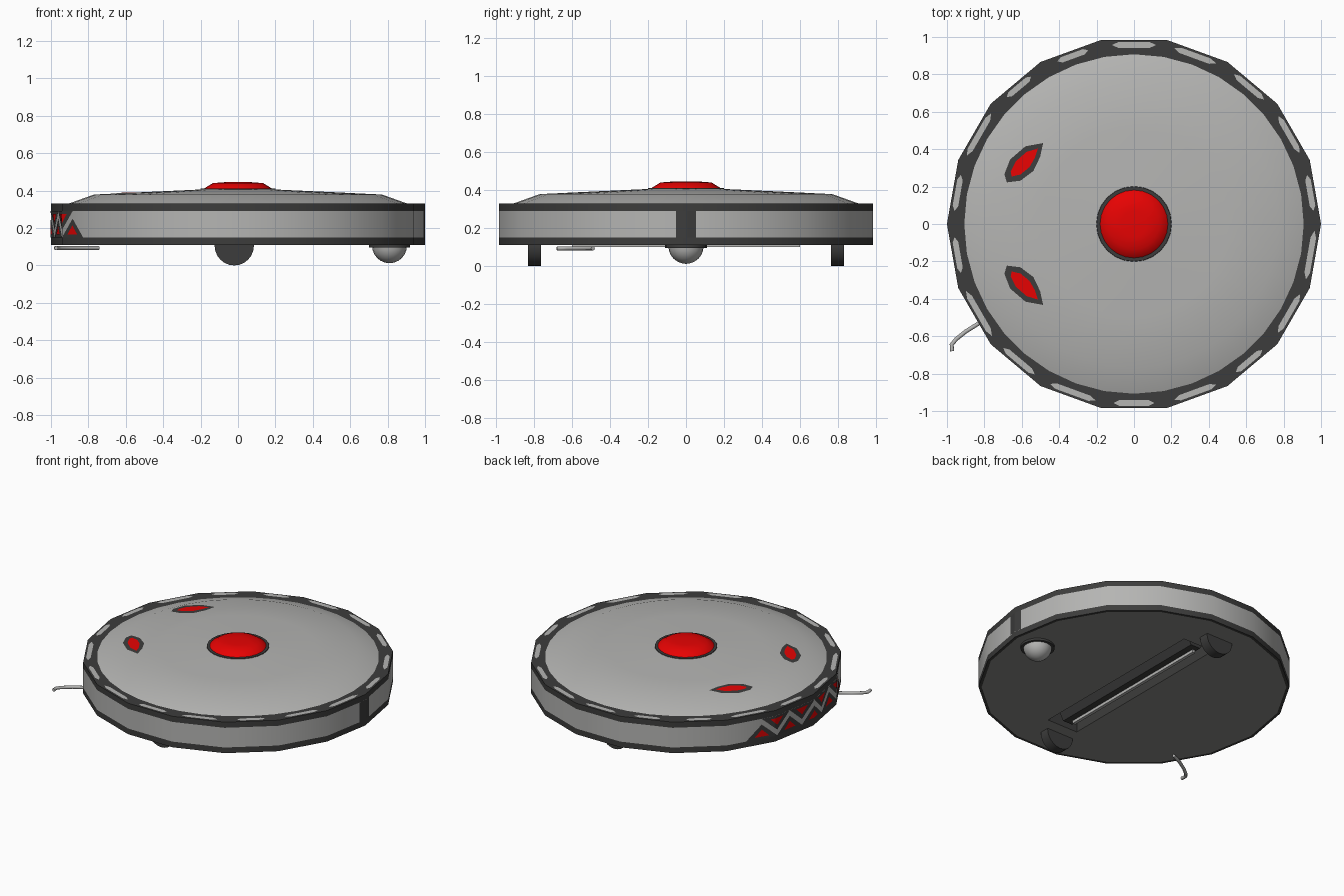
import bpy, bmesh, math, random
from math import sin, cos, radians

if "Cube" in bpy.data.objects:
    bpy.data.objects.remove(bpy.data.objects["Cube"])

random.seed(3)
SIDES = 18


def material(name, rgb):
    m = bpy.data.materials.new(name)
    m.diffuse_color = (*rgb, 1)
    m.use_nodes = True
    m.node_tree.nodes["Principled BSDF"].inputs["Base Color"].default_value = m.diffuse_color
    return m


GREY = material("light grey", (0.46, 0.46, 0.45))
DARK = material("dark grey", (0.046, 0.046, 0.045))
MID = material("underside grey", (0.25, 0.25, 0.24))
RED = material("red", (0.93, 0.001, 0.001))


def make(name, verts, faces, mats, idx=None, smooth=True, fix=False):
    me = bpy.data.meshes.new(name)
    me.from_pydata(verts, [], faces)
    for m in mats:
        me.materials.append(m)
    if idx:
        me.polygons.foreach_set("material_index", idx)
    if fix:
        bm = bmesh.new()
        bm.from_mesh(me)
        bmesh.ops.recalc_face_normals(bm, faces=bm.faces)
        bm.to_mesh(me)
        bm.free()
    ob = bpy.data.objects.new(name, me)
    bpy.context.collection.objects.link(ob)
    if smooth:
        bpy.context.view_layer.objects.active = ob
        ob.select_set(True)
        bpy.ops.object.shade_smooth_by_angle(angle=radians(28))
        ob.select_set(False)
    return ob


def lathe(name, profile, mats, idx=None, n=SIDES, centre=(0, 0), axis='z'):
    """Revolve (radius, height) points; both ends are closed by a cap."""
    verts, faces, mi = [], [], []
    for r, h in profile:
        for k in range(n):
            a = 2 * math.pi * k / n
            x, y = r * cos(a), r * sin(a)
            if axis == 'y':      # centre is then (x, z)
                verts.append((centre[0] + x, h, centre[1] + y))
            else:
                verts.append((centre[0] + x, centre[1] + y, h))
    for j in range(len(profile) - 1):
        for k in range(n):
            a, b = j * n + k, j * n + (k + 1) % n
            faces.append((a, b, b + n, a + n))
            mi.append(idx[j] if idx else 0)
    faces.append(tuple(reversed(range(n))))
    faces.append(tuple(range(len(verts) - n, len(verts))))
    mi += [mi[0], mi[-1]]
    return make(name, verts, faces, mats, mi, fix=True)


def box(name, lo, hi, mat):
    v = [(x, y, z) for x in (lo[0], hi[0]) for y in (lo[1], hi[1]) for z in (lo[2], hi[2])]
    f = [(0, 1, 3, 2), (4, 6, 7, 5), (0, 4, 5, 1), (2, 3, 7, 6), (0, 2, 6, 4), (1, 5, 7, 3)]
    return make(name, v, f, [mat], smooth=False, fix=True)


# Body: underside panel, dark lower band, grey wall, dark upper band and rim
body = lathe("body", [(.98, .11), (1, .11), (1, .15), (1, .29), (1, .33), (.89, .33)],
             [DARK, GREY, MID], [0, 0, 1, 0, 0])
for p in body.data.polygons:
    if p.normal.z < -.9 and len(p.vertices) > 4:
        p.material_index = 2

# Brush recess cut in the underside
cutter = box("recess_cutter", (-.09, -.68, 0), (.15, .68, .26), DARK)
cutter.hide_render = True
mod = body.modifiers.new("recess", 'BOOLEAN')
mod.object, mod.operation, mod.solver = cutter, 'DIFFERENCE', 'EXACT'
bpy.context.view_layer.objects.active = body
bpy.ops.object.modifier_apply(modifier=mod.name)
bpy.data.objects.remove(cutter)

# Lid and centre button
LID = [(.913, .328), (.77, .379), (.5, .392), (.2, .406), (.05, .41)]
lathe("lid", LID, [GREY], n=36)
lathe("button_ring", [(.205, .398), (.2, .41), (.18, .41)], [DARK], n=24)
lathe("button", [(.188, .402), (.18, .412), (.135, .44), (.07, .445), (.02, .446)], [RED], n=24)


def lid_z(x, y):
    r = math.hypot(x, y)
    for (r1, z1), (r0, z0) in zip(LID, LID[1:]):
        if r >= r0:
            return z0 + (z1 - z0) * (r - r0) / (r1 - r0)
    return LID[-1][1]


# Slanted eyes: dark outline plates with red plates on top
def eye(name, side, half_len, half_wid, lift, mat):
    shape = [(-1, -.1), (-.6, -.8), (0, -1), (.55, -.6), (1, 0), (.45, .85), (-.3, 1), (-.85, .5)]
    pts = []
    for u, v in shape:
        u, v = u * half_len, v * half_wid
        a = radians(46)
        x = -.585 + u * cos(a) - v * sin(a)
        y = side * (.33 + u * sin(a) + v * cos(a))
        pts.append((x, y, lid_z(x, y) + lift))
    cx, cy = -.585, .33 * side
    n = len(pts)
    pts.append((cx, cy, lid_z(cx, cy) + lift))
    faces = [(k, (k + 1) % n, n)[::side] for k in range(n)]
    make(name, pts, faces, [mat])


for side, label in ((1, "left"), (-1, "right")):
    eye(f"{label}_eye_outline", side, .143, .066, .003, DARK)
    eye(f"{label}_eye", side, .103, .037, .005, RED)


# Plates that hug the many-sided wall
def wall_plate(name, centre, half, low, high, mat, lift):
    n = max(2, round(half * 4))
    verts, faces = [], []
    for i in range(n + 1):
        t = -1 + 2 * i / n
        deg = centre + half * t
        r = cos(radians(10)) / cos(radians(deg % 20 - 10)) + lift
        for z in (low(t), high(t)):
            verts.append((r * cos(radians(deg)), r * sin(radians(deg)), z))
    for i in range(n):
        a = 2 * i
        faces.append((a, a + 2, a + 3, a + 1))
    make(name, verts, faces, [mat])


# Zigzag mouth: teeth up from below and down from above, grey zigzag between
def tooth(name, deg, base, tip, half, mat, lift):
    slope = lambda t: base + (tip - base) * (1 - abs(t))
    flat = lambda t: base
    low, high = (flat, slope) if tip > base else (slope, flat)
    wall_plate(name, deg, half, low, high, mat, lift)


for k in range(-2, 3):
    tooth("lower_tooth_outline", 180.5 + 13 * k, .15, .25, 6.5, DARK, .0015)
    tooth("lower_tooth", 180.5 + 13 * k, .165, .215, 3, RED, .003)
for k in range(-2, 2):
    tooth("upper_tooth_outline", 187 + 13 * k, .29, .19, 6.5, DARK, .0015)
    tooth("upper_tooth", 187 + 13 * k, .275, .225, 3, RED, .003)

# Dark seam on the rear wall
wall_plate("rear_seam", 0, 3, lambda t: .15, lambda t: .29, DARK, .001)

# Worn grey patches along the rim
verts, faces = [], []
for k in range(SIDES):
    a = radians(20 * k + 10)
    s = random.uniform(.6, 1)
    start = len(verts)
    for u, v in ((-.14, 0), (-.1, -.015), (.1, -.015), (.14, 0), (.1, .015), (-.1, .015)):
        d, t = .957 - v, u * s
        verts.append((d * cos(a) - t * sin(a), d * sin(a) + t * cos(a), .332))
    faces.append(tuple(range(start, start + 6)))
make("rim_patches", verts, faces, [GREY], smooth=False)

# Drive wheels
for side, label in ((1, "left"), (-1, "right")):
    lathe(f"{label}_wheel", [(.105, side * .763), (.105, side * .832)], [DARK],
          n=24, centre=(-.02, .105), axis='y')

# Caster ball in its socket
lathe("caster_socket", [(.11, .095), (.11, .115)], [DARK], n=20, centre=(.81, 0))
lathe("caster_ball", [(max(.004, .093 * sin(radians(d))), .105 - .093 * cos(radians(d)))
                      for d in range(0, 91, 15)], [GREY], n=20, centre=(.81, 0))

# Brush roller with a pale blade
lathe("brush_roller", [(.075, -.64), (.075, .64)], [DARK], n=6, centre=(.02, .185), axis='y')
box("brush_blade", (-.01, -.6, .1), (.012, .6, .13), GREY)

# Side whisker
cu = bpy.data.curves.new("side_whisker", 'CURVE')
cu.dimensions = '3D'
cu.bevel_depth, cu.bevel_resolution, cu.use_fill_caps = .011, 2, True
sp = cu.splines.new('POLY')
path = [(-.745, -.49), (-.82, -.525), (-.9, -.575), (-.95, -.615), (-.975, -.645), (-.972, -.68)]
sp.points.add(len(path) - 1)
for p, (x, y) in zip(sp.points, path):
    p.co = (x, y, .093, 1)
cu.materials.append(GREY)
bpy.context.collection.objects.link(bpy.data.objects.new("side_whisker", cu))
